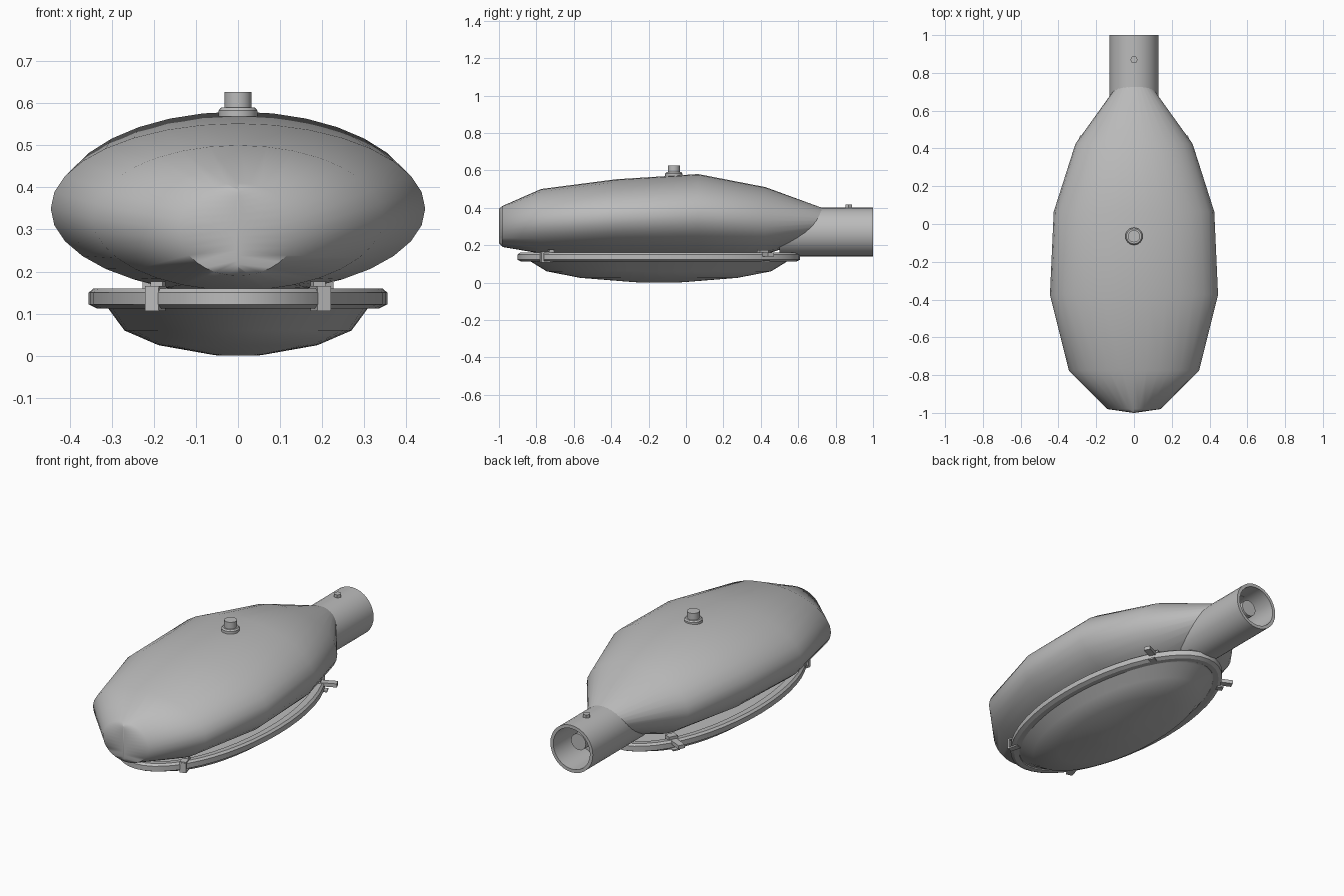
import bpy, bmesh, math
from mathutils import Matrix, Vector

if "Cube" in bpy.data.objects:
    bpy.data.objects.remove(bpy.data.objects["Cube"])

grey = bpy.data.materials.new("lamp_grey")
grey.diffuse_color = (0.5, 0.5, 0.5, 1)
grey.use_nodes = True
grey.node_tree.nodes["Principled BSDF"].inputs["Base Color"].default_value = grey.diffuse_color
CY = -0.145  # centre of the oval lens and rim


def finish(bm, name, angle=40):
    bmesh.ops.recalc_face_normals(bm, faces=bm.faces[:])
    me = bpy.data.meshes.new(name)
    bm.to_mesh(me)
    bm.free()
    me.materials.append(grey)
    ob = bpy.data.objects.new(name, me)
    bpy.context.collection.objects.link(ob)
    bpy.ops.object.select_all(action='DESELECT')
    ob.select_set(True)
    bpy.context.view_layer.objects.active = ob
    bpy.ops.object.shade_smooth_by_angle(angle=math.radians(angle))
    return ob


def loft(name, rings, cap=(True, True), closed=False, angle=40):
    """Join rings of points into a skin."""
    bm = bmesh.new()
    rows = [[bm.verts.new(p) for p in r] for r in rings]
    n = len(rows[0])
    pairs = list(zip(rows, rows[1:])) + ([(rows[-1], rows[0])] if closed else [])
    for a, b in pairs:
        for i in range(n):
            j = (i + 1) % n
            bm.faces.new((a[i], a[j], b[j], b[i]))
    if not closed:
        for row, on in zip((rows[0], rows[-1]), cap):
            if on:
                bm.faces.new(row)
    return finish(bm, name, angle)


def oval_xy(rx, ry, z, cx=0, cy=0, n=48):
    return [(cx + rx * math.cos(t), cy + ry * math.sin(t), z)
            for t in (2 * math.pi * i / n for i in range(n))]


def oval_xz(rx, rz, y, z, n=32):
    return [(rx * math.cos(t), y, z + rz * math.sin(t))
            for t in (2 * math.pi * i / n for i in range(n))]


def box(bm, centre, size, turn=0.0, at=(0, 0, 0)):
    m = (Matrix.Translation(at) @ Matrix.Rotation(turn, 4, 'Z')
         @ Matrix.Translation(centre) @ Matrix.Diagonal((*size, 1)))
    bmesh.ops.create_cube(bm, size=1, matrix=m)


# Housing: (y, half width, bottom, top)
stations = [(-1.0, 0.003, 0.21, 0.395), (-0.98, 0.14, 0.19, 0.41),
            (-0.775, 0.345, 0.155, 0.50), (-0.375, 0.445, 0.147, 0.552),
            (0.065, 0.425, 0.142, 0.58), (0.425, 0.31, 0.15, 0.51),
            (0.78, 0.055, 0.27, 0.38)]
loft("housing", [oval_xz(w, (t - b) / 2, y, (t + b) / 2)
                 for y, w, b, t in stations], angle=50)

# Mounting pipe with open bore
loft("mounting_pipe", [oval_xz(r, r, y, 0.27) for r, y in
                       ((0.13, 0.5), (0.13, 1.0), (0.112, 1.0), (0.112, 0.79))])
loft("cable_stub", [oval_xz(0.045, 0.045, y, 0.285, 16) for y in (0.78, 0.94)])

# Pipe bolt and light sensor on top
loft("pipe_bolt", [oval_xy(0.02, 0.02, z, 0, 0.87, 6) for z in (0.38, 0.416)])
loft("light_sensor", [oval_xy(r, r, z, 0, -0.065, 24) for r, z in
                      ((0.046, 0.55), (0.046, 0.583), (0.04, 0.59),
                       (0.032, 0.59), (0.032, 0.627))])

# Oval rim and lens
rim = [(0.0, 0.15), (0.0, 0.122), (0.02, 0.112), (0.05, 0.112),
       (0.05, 0.155), (0.012, 0.16)]
loft("lens_rim", [oval_xy(0.355 - d, 0.755 - d, z, 0, CY) for d, z in rim],
     closed=True, angle=25)
bowl = [(0.70, 0.135), (0.70, 0.115), (0.685, 0.112), (0.60, 0.06),
        (0.42, 0.025), (0.145, 0.003), (0.10, 0.0)]
loft("lens", [oval_xy(0.45 * r, r, z, 0, CY) for r, z in bowl], angle=35)

# Clips on the rim: front hooks and rear latches, mirrored left and right
for side, label in ((-1, "left"), (1, "right")):
    bm = bmesh.new()
    at = (side * 0.202, -0.765, 0)
    turn = side * 0.27
    box(bm, (0, -0.006, 0.135), (0.034, 0.012, 0.052), turn, at)
    box(bm, (0, 0.02, 0.11), (0.034, 0.06, 0.008), turn, at)
    box(bm, (0, 0.025, 0.162), (0.034, 0.07, 0.008), turn, at)
    box(bm, (0, 0.045, 0.168), (0.03, 0.025, 0.016), turn, at)
    finish(bm, "front_hook_" + label)

    bm = bmesh.new()
    at = (side * 0.23, 0.425, 0)
    turn = math.atan2(0.42, 0.9) if side > 0 else math.pi - math.atan2(0.42, 0.9)
    box(bm, (0.01, 0, 0.15), (0.115, 0.036, 0.02), turn, at)
    box(bm, (-0.035, 0, 0.163), (0.04, 0.05, 0.024), turn, at)
    box(bm, (0.0, 0, 0.113), (0.035, 0.036, 0.008), turn, at)
    finish(bm, "rear_latch_" + label)
